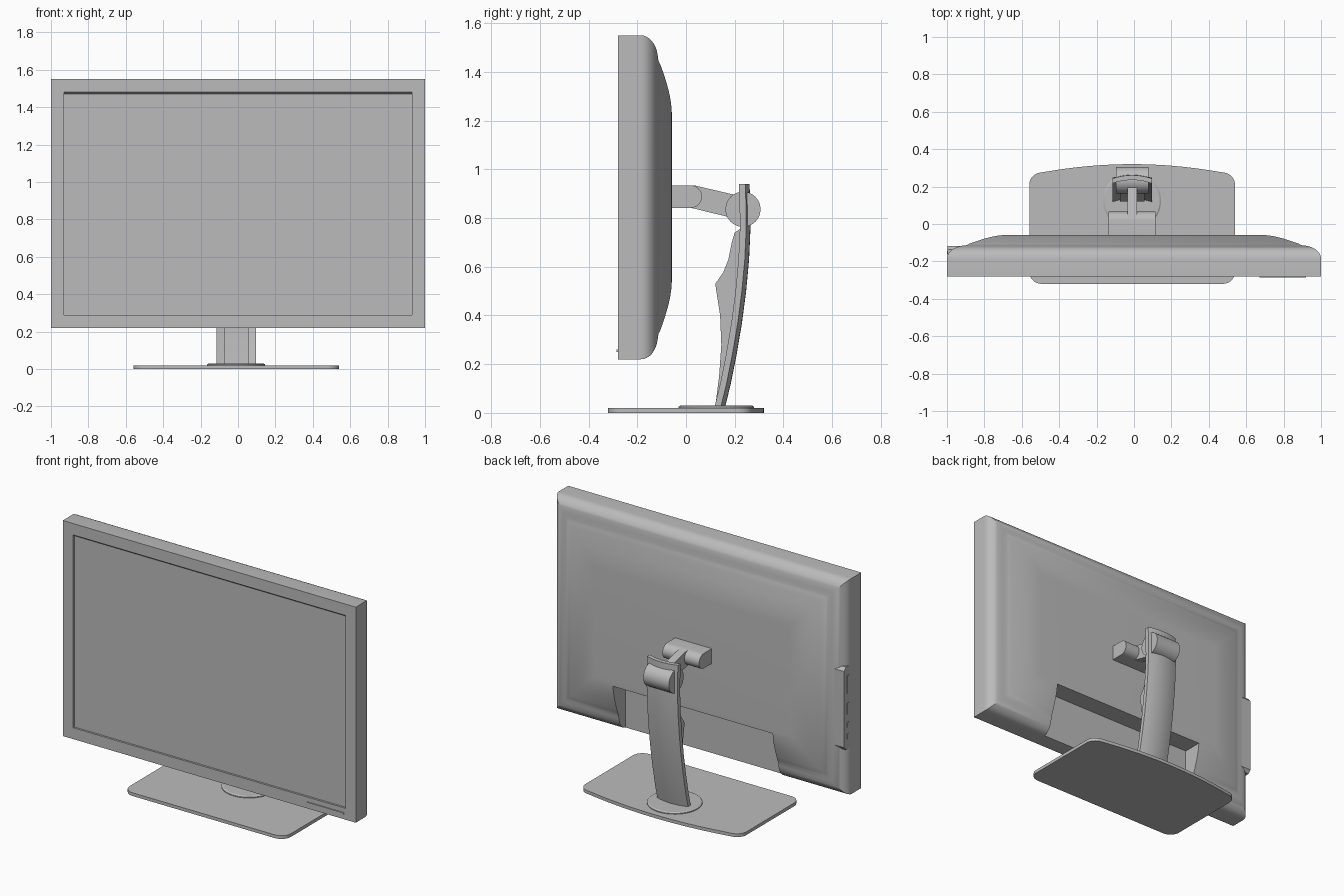
import bpy, bmesh, math

cube = bpy.data.objects.get("Cube")
if cube:
    bpy.data.objects.remove(cube, do_unlink=True)

grey = bpy.data.materials.new("plain grey")
grey.use_nodes = True
grey.diffuse_color = (0.5, 0.5, 0.5, 1)
grey.node_tree.nodes["Principled BSDF"].inputs["Base Color"].default_value = (0.5, 0.5, 0.5, 1)

MID = -0.01  # centre line of the stand


def loft(name, rings, smooth=True):
    """Bridge equal-length closed rings and cap both ends."""
    bm = bmesh.new()
    loops = [[bm.verts.new(p) for p in ring] for ring in rings]
    count = len(loops[0])
    for a, b in zip(loops, loops[1:]):
        for i in range(count):
            j = (i + 1) % count
            bm.faces.new((a[i], a[j], b[j], b[i]))
    bm.faces.new(loops[0][::-1])
    bm.faces.new(loops[-1])
    bmesh.ops.recalc_face_normals(bm, faces=bm.faces)
    mesh = bpy.data.meshes.new(name)
    bm.to_mesh(mesh)
    bm.free()
    mesh.materials.append(grey)
    obj = bpy.data.objects.new(name, mesh)
    bpy.context.collection.objects.link(obj)
    if smooth:
        smooth_shade(obj)
    return obj


def smooth_shade(obj):
    bpy.ops.object.select_all(action='DESELECT')
    obj.select_set(True)
    bpy.context.view_layer.objects.active = obj
    bpy.ops.object.shade_smooth_by_angle(angle=math.radians(30))


def side_prism(name, points, x0, x1):
    return loft(name, [[(x, y, z) for y, z in points] for x in (x0, x1)])


def flat_prism(name, points, z0, z1):
    return loft(name, [[(x, y, z) for x, y in points] for z in (z0, z1)])


def box(name, x0, x1, y0, y1, z0, z1):
    return side_prism(name, [(y0, z0), (y1, z0), (y1, z1), (y0, z1)], x0, x1)


def arc(cx, cy, r, start, end, steps):
    angles = [math.radians(start + (end - start) * i / steps) for i in range(steps + 1)]
    return [(cx + r * math.cos(a), cy + r * math.sin(a)) for a in angles]


def circle(cx, cy, r, steps=48):
    return arc(cx, cy, r, 0, 360, steps)[:-1]


# Display housing: nested rectangles from the recessed screen to the rear bulge
def frame(offset, y, top_drop=0):
    x, low, high = 1 - offset, 0.22 + offset, 1.55 - offset - top_drop
    return [(-x, y, low), (x, y, low), (x, y, high), (-x, y, high)]


rounded_rim = [(0.1 - 0.1 * math.cos(t), -0.185 + 0.07 * math.sin(t))
               for t in [math.radians(10 + 10 * i) for i in range(8)]]
bulge = [(0.12 + 0.21 * i / 8, -0.105 + 0.047 * math.sin(math.pi / 2 * i / 8)) for i in range(9)]
rings = [frame(0.07, -0.268, 0.01), frame(0.07, -0.28), frame(0, -0.28), frame(0, -0.187)]
rings += [frame(o, y) for o, y in rounded_rim + [(0.105, -0.113)] + bulge]
housing = loft("display_housing", rings, smooth=False)

# Connector recess cut out of the lower back
cutter = box("recess_cutter", -0.55, 0.54, -0.18, 0.1, 0.1, 0.52)
cutter.hide_render = True
cut = housing.modifiers.new("recess", 'BOOLEAN')
cut.operation = 'DIFFERENCE'
cut.solver = 'EXACT'
cut.object = cutter
bpy.context.view_layer.objects.active = housing
bpy.ops.object.modifier_apply(modifier=cut.name)
bpy.data.objects.remove(cutter, do_unlink=True)
smooth_shade(housing)

# Control strip on the front bezel
box("control_strip", 0.67, 0.92, -0.286, -0.279, 0.25, 0.261)

# Side port block with its sockets
side_prism("port_block", [(-0.186, 0.51), (-0.135, 0.51), (-0.118, 0.53),
                          (-0.118, 1.0), (-0.135, 1.02), (-0.186, 1.02)], -0.997, -0.89)
for i, (z, half) in enumerate([(0.91, 0.055), (0.76, 0.035), (0.66, 0.015), (0.59, 0.015)]):
    box(f"side_port_{i + 1}", -1.0, -0.99, -0.16, -0.145, z - half, z + half)

# Base plate with rounded corners and a bowed rear edge
half_w, r = 0.55, 0.065
outline = arc(half_w - r, -0.32 + r, r, -90, 0, 8)
outline += arc(half_w - r, 0.275 - r, r, 0, 80, 8)
bow = half_w - r
outline += [(x, 0.32 - 0.045 * (x / bow) ** 2)
            for x in [bow * (1 - i / 8) * 0.93 for i in range(17)]]
outline += arc(r - half_w, 0.275 - r, r, 100, 180, 8)
outline += arc(r - half_w, -0.32 + r, r, 180, 270, 8)
flat_prism("base_plate", [(x + MID, y) for x, y in outline], 0, 0.02)

# Raised swivel disc
disc = [(0.155, 0.018), (0.155, 0.025), (0.147, 0.03)]
loft("swivel_disc", [[(x, y, z) for x, y in circle(MID, 0.124, rad)] for rad, z in disc])

# Curved column, arched across its width
spine = [(0.155, 0.025), (0.178, 0.12), (0.202, 0.24), (0.224, 0.37), (0.241, 0.5),
         (0.253, 0.63), (0.259, 0.76), (0.258, 0.85), (0.255, 0.94)]
across = [-0.105 + 0.21 * i / 8 for i in range(9)]
column = []
for y, z in spine:
    back = [(MID + x, y + 0.006 - 1.6 * x * x, z) for x in across]
    front = [(x, yy - 0.026, z) for x, yy, z in reversed(back)]
    column.append(back + front)
loft("stand_column", column)

# Front rib with a cable ledge
rib = [(0.12, 0.025), (0.136, 0.15), (0.145, 0.28), (0.14, 0.4), (0.12, 0.53),
       (0.152, 0.575), (0.174, 0.63), (0.188, 0.7), (0.2, 0.74), (0.235, 0.765)]
rib += [(y - 0.012, z) for y, z in spine[5::-1]]
side_prism("column_rib", rib, MID - 0.065, MID + 0.065)

# Tilt hinge barrel, slanted arm and mounting block
side_prism("hinge_barrel", circle(0.234, 0.836, 0.072), MID - 0.087, MID + 0.087)
side_prism("tilt_arm", [(0.02, 0.842), (0.18, 0.803), (0.24, 0.836),
                        (0.21, 0.893), (0.03, 0.935)], MID - 0.025, MID + 0.025)
mount = [(-0.065, 0.842)] + arc(0.02, 0.888, 0.046, -90, 90, 12) + [(-0.065, 0.934)]
side_prism("mounting_block", mount, MID - 0.125, MID + 0.125)
